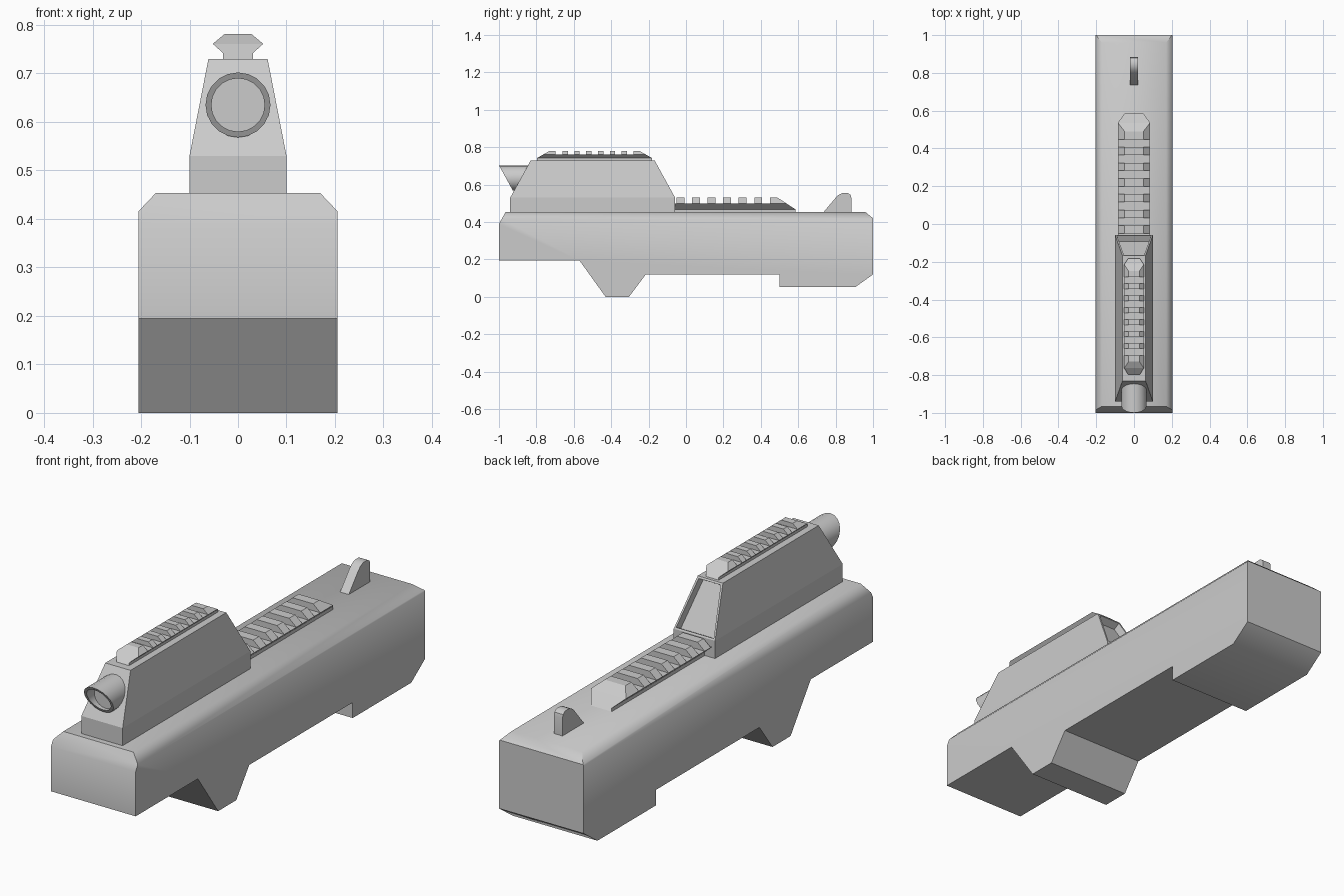
import bpy, bmesh, math
from mathutils import Vector

if "Cube" in bpy.data.objects:
    bpy.data.objects.remove(bpy.data.objects["Cube"])


def rings_to_bm(rings):
    """Skin a list of equal-length closed rings and cap both ends."""
    bm = bmesh.new()
    vs = [[bm.verts.new(p) for p in r] for r in rings]
    n = len(rings[0])
    for a, b in zip(vs, vs[1:]):
        for i in range(n):
            j = (i + 1) % n
            bm.faces.new((a[i], a[j], b[j], b[i]))
    bm.faces.new(vs[0][::-1])
    bm.faces.new(vs[-1])
    bmesh.ops.recalc_face_normals(bm, faces=bm.faces)
    return bm


def finish(bm, name, smooth=None):
    me = bpy.data.meshes.new(name)
    bmesh.ops.recalc_face_normals(bm, faces=bm.faces)
    bm.to_mesh(me)
    bm.free()
    ob = bpy.data.objects.new(name, me)
    bpy.context.collection.objects.link(ob)
    if smooth:
        bpy.ops.object.select_all(action='DESELECT')
        ob.select_set(True)
        bpy.context.view_layer.objects.active = ob
        bpy.ops.object.shade_smooth_by_angle(angle=math.radians(smooth))
    return ob


def side_prism(profile, half):
    """Extrude a (y, z) profile across x."""
    return rings_to_bm([[(x, y, z) for y, z in profile] for x in (-half, half)])


# Main body: side profile with chamfered long top edges
body = side_prism([(-1, .195), (-.57, .195), (-.43, 0), (-.305, 0), (-.215, .12),
                   (.5, .12), (.5, .052), (.905, .052), (1, .12), (1, .42),
                   (.96, .453), (-.965, .453), (-1, .39)], .205)
for s in (-1, 1):
    bmesh.ops.bisect_plane(body, geom=body.verts[:] + body.edges[:] + body.faces[:],
                           plane_co=(s * .205, 0, .416), plane_no=(s, 0, .95),
                           clear_outer=True)
    bmesh.ops.holes_fill(body, edges=[e for e in body.edges if e.is_boundary], sides=0)
finish(body, "body", 50)

# Sight housing: straight foot, tapered upper part, recessed rear window
levels = [(.445, .1, -.94, -.058), (.53, .1, -.94, -.058), (.73, .061, -.83, -.168)]
housing = rings_to_bm([[(-h, a, z), (h, a, z), (h, b, z), (-h, b, z)]
                       for z, h, a, b in levels])
window = [f for f in housing.faces if f.normal.y > .3 and f.normal.z > .2]
bmesh.ops.inset_region(housing, faces=window, thickness=.012)
bmesh.ops.inset_region(housing, faces=window, thickness=.001, depth=-.035)
finish(housing, "sight_housing")


# Sight tube: slanted hood with a recessed upright lens
def circle(r, yfun, n=20, zc=.635):
    pts = []
    for i in range(n):
        a = 2 * math.pi * i / n
        z = zc + r * math.sin(a)
        pts.append((r * math.cos(a), yfun(z), z))
    return pts


slant = lambda z: -1 + (.703 - z) * .55
tube = rings_to_bm([circle(.067, lambda z: -.82), circle(.067, slant),
                    circle(.055, slant), circle(.055, lambda z: -.915)])
finish(tube, "sight_tube", 40)


# Accessory rails: hexagonal section, slanted ends, row of teeth
def rail(name, z, w, teeth, front, back):
    """z, w: heights and half widths of foot, neck, waist, top.
    front/back: (y at neck, y at top) of each end."""
    def end(e, h):
        return e[0] + (e[1] - e[0]) * max(0, (h - z[1]) / (z[3] - z[1]))

    def bar(idx, ya, yb):
        sec = [(w[i], z[i]) for i in idx] + [(-w[i], z[i]) for i in reversed(idx)]
        return rings_to_bm([[(x, yf(h), h) for x, h in sec] for yf in (ya, yb)])

    yf, yb = (lambda h: end(front, h)), (lambda h: end(back, h))
    finish(bar((0, 1, 2), yf, yb), name + "_base")
    for k, (a, b) in enumerate(teeth):
        ya = yf if a is None else (lambda h, v=a: v)
        yc = yb if b is None else (lambda h, v=b: v)
        finish(bar((2, 3), ya, yc), f"{name}_tooth_{k + 1}")


upper = [(None, -.697)] + [(-.66 + .0632 * k, -.632 + .0632 * k) for k in range(6)] + [(-.281, None)]
rail("upper_rail", (.728, .742, .761, .781), (.031, .031, .052, .028), upper,
     (-.797, -.728), (-.182, -.25))

lower = [(-.05 + .083 * k, -.008 + .083 * k) for k in range(6)] + [(.448, None)]
rail("lower_rail", (.45, .468, .5, .53), (.05, .05, .085, .05), lower,
     (-.06, -.06), (.585, .49))

# Rear fin
finish(side_prism([(.733, .45), (.80, .53), (.815, .545), (.835, .555), (.865, .555),
                   (.88, .545), (.884, .53), (.884, .45)], .021), "rear_fin", 35)
